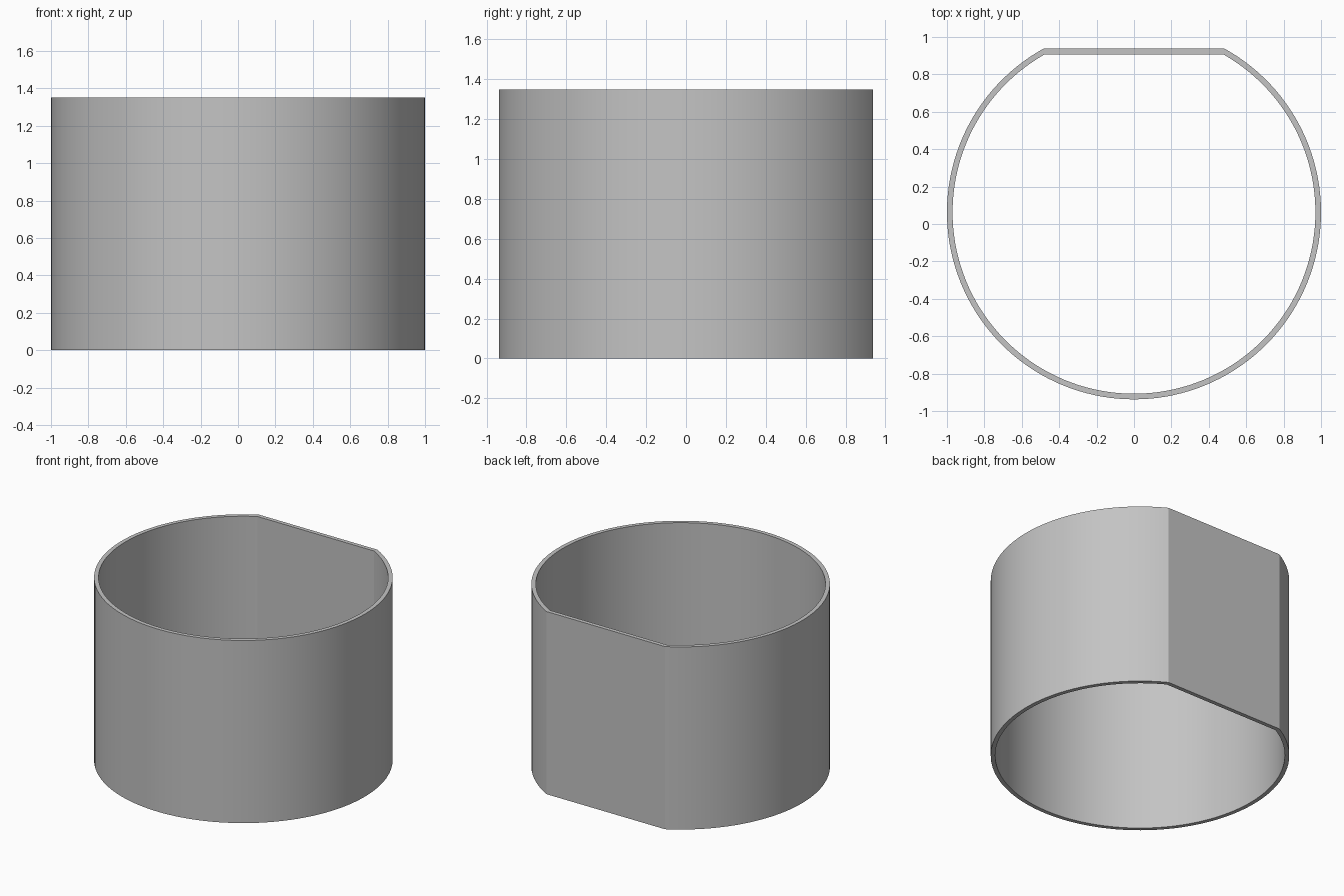
import bpy, bmesh, math

cube = bpy.data.objects.get("Cube")
if cube:
    bpy.data.objects.remove(cube, do_unlink=True)

RADIUS, WALL, HEIGHT = 1.0, 0.03, 1.35
FLAT = 0.875                       # distance from the axis to the flat side
CENTRE_Y = (RADIUS - FLAT) / 2     # centres the cut ring on y = 0
SEGMENTS = 120

grey = bpy.data.materials.new("plain grey")
grey.use_nodes = True
colour = (0.55, 0.55, 0.55, 1)
grey.diffuse_color = colour
grey.node_tree.nodes["Principled BSDF"].inputs["Base Color"].default_value = colour


def d_profile(radius, flat):
    """Arc running clockwise from one end of the flat side to the other."""
    start = math.asin(flat / radius)
    sweep = math.pi + 2 * start
    angles = [start - sweep * i / SEGMENTS for i in range(SEGMENTS + 1)]
    return [(radius * math.cos(a), radius * math.sin(a) + CENTRE_Y) for a in angles]


# Ring wall: four matching loops joined by quads
bm = bmesh.new()
outer = d_profile(RADIUS, FLAT)
inner = d_profile(RADIUS - WALL, FLAT - WALL)
loops = [[bm.verts.new((x, y, z)) for x, y in profile]
         for profile, z in ((outer, 0), (outer, HEIGHT), (inner, HEIGHT), (inner, 0))]
for k, loop in enumerate(loops):
    other = loops[(k + 1) % len(loops)]
    for i in range(len(loop)):
        j = (i + 1) % len(loop)
        bm.faces.new((loop[i], loop[j], other[j], other[i]))
bmesh.ops.recalc_face_normals(bm, faces=bm.faces)

mesh = bpy.data.meshes.new("ring_wall")
bm.to_mesh(mesh)
bm.free()
mesh.materials.append(grey)
ring = bpy.data.objects.new("ring_wall", mesh)
bpy.context.collection.objects.link(ring)

# Smooth curve with crisp rims and flat edges
bpy.ops.object.select_all(action="DESELECT")
ring.select_set(True)
bpy.context.view_layer.objects.active = ring
bpy.ops.object.shade_smooth_by_angle(angle=math.radians(20))
